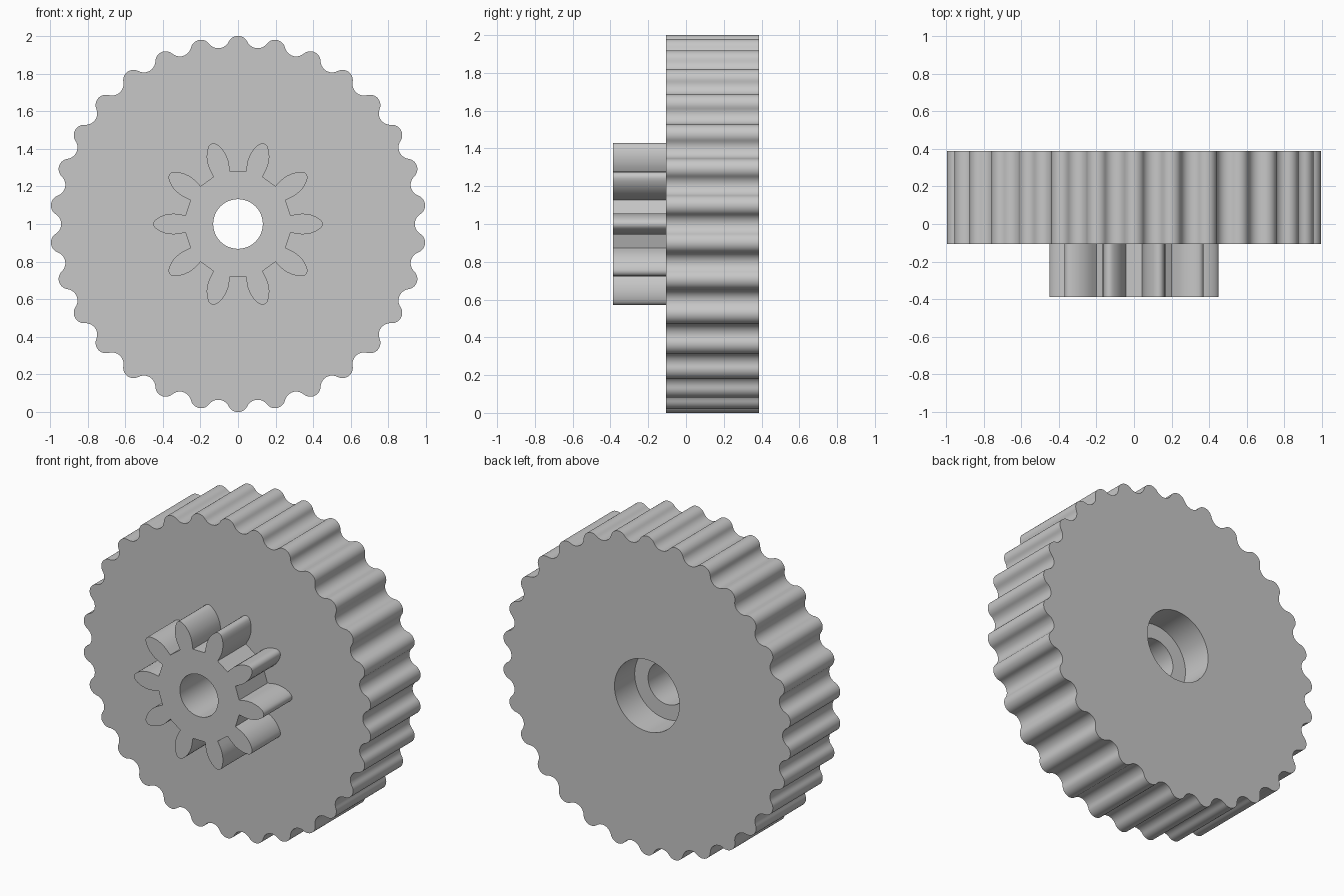
import bpy, bmesh
from math import sin, cos, pi, radians, atan2, hypot

cube = bpy.data.objects.get("Cube")
if cube:
    bpy.data.objects.remove(cube, do_unlink=True)

AXIS_Z = 1.0
FRONT, STEP, BACK = -0.387, -0.107, 0.387

grey = bpy.data.materials.new("plain grey")
grey.use_nodes = True
grey.diffuse_color = (0.57, 0.57, 0.57, 1)
grey.node_tree.nodes["Principled BSDF"].inputs["Base Color"].default_value = grey.diffuse_color


def ring(half_tooth, count, start=0.0):
    """Mirror a half tooth (sideways, radius), tip first, and repeat it clockwise."""
    tooth = [(-u, r) for u, r in reversed(half_tooth)] + half_tooth
    points = []
    for i in range(count):
        a = start + 2 * pi * i / count
        for u, r in tooth:
            p = (u * cos(a) + r * sin(a), r * cos(a) - u * sin(a))
            if not points or hypot(p[0] - points[-1][0], p[1] - points[-1][1]) > 1e-4:
                points.append(p)
    if hypot(points[0][0] - points[-1][0], points[0][1] - points[-1][1]) < 1e-4:
        points.pop()
    return points


def circle(radius, n=64):
    return [(radius * sin(2 * pi * i / n), radius * cos(2 * pi * i / n)) for i in range(n)]


def extrude(name, outline, y0, y1):
    """Solid from an x-z outline, stretched from y0 to y1."""
    bm = bmesh.new()
    face = bm.faces.new([bm.verts.new((x, y0, z + AXIS_Z)) for x, z in outline])
    out = bmesh.ops.extrude_face_region(bm, geom=[face])
    moved = [v for v in out["geom"] if isinstance(v, bmesh.types.BMVert)]
    bmesh.ops.translate(bm, verts=moved, vec=(0, y1 - y0, 0))
    bmesh.ops.recalc_face_normals(bm, faces=bm.faces)
    mesh = bpy.data.meshes.new(name)
    bm.to_mesh(mesh)
    bm.free()
    mesh.materials.append(grey)
    obj = bpy.data.objects.new(name, mesh)
    bpy.context.collection.objects.link(obj)
    return obj


def bore(obj, radius, y0, y1):
    """Cut a round hole along y."""
    cutter = extrude("bore_cutter", circle(radius), y0, y1)
    cutter.hide_render = True
    mod = obj.modifiers.new("bore", 'BOOLEAN')
    mod.operation = 'DIFFERENCE'
    mod.solver = 'EXACT'
    mod.object = cutter
    bpy.context.view_layer.objects.active = obj
    bpy.ops.object.modifier_apply(modifier=mod.name)
    bpy.data.objects.remove(cutter, do_unlink=True)


def smooth(obj):
    bpy.ops.object.select_all(action='DESELECT')
    obj.select_set(True)
    bpy.context.view_layer.objects.active = obj
    bpy.ops.object.shade_smooth_by_angle(angle=radians(30))


# Belt wheel: round tooth tips flowing into round grooves
TEETH, TIP, GROOVE, VALLEY = 30, 0.055, 0.0613, 0.94
half = pi / TEETH
gx, gz = (VALLEY + GROOVE) * sin(half), (VALLEY + GROOVE) * cos(half)
tz = 1 - TIP
lean = atan2(gz - tz, gx)
belt_half = []
for i in range(8):
    a = pi / 2 + (lean - pi / 2) * i / 7
    belt_half.append((TIP * cos(a), tz + TIP * sin(a)))
for i in range(1, 8):
    a = lean + pi + (pi / 2 - half - lean) * i / 7
    belt_half.append((gx + GROOVE * cos(a), gz + GROOVE * sin(a)))
wheel = extrude("belt_wheel", ring(belt_half, TEETH), STEP, BACK)
bore(wheel, 0.132, STEP - 0.1, BACK + 0.1)
bore(wheel, 0.225, BACK - 0.2, BACK + 0.1)
smooth(wheel)

# Small front gear: ten bulging teeth with flat roots
gear_half = [(0, 0.45), (0.011, 0.448), (0.021, 0.441), (0.031, 0.428), (0.041, 0.41),
             (0.049, 0.388), (0.054, 0.362), (0.055, 0.338), (0.052, 0.312), (0.046, 0.279)]
pinion = extrude("front_gear", ring(gear_half, 10, pi / 2), FRONT, STEP)
bore(pinion, 0.132, FRONT - 0.1, STEP + 0.1)
smooth(pinion)
